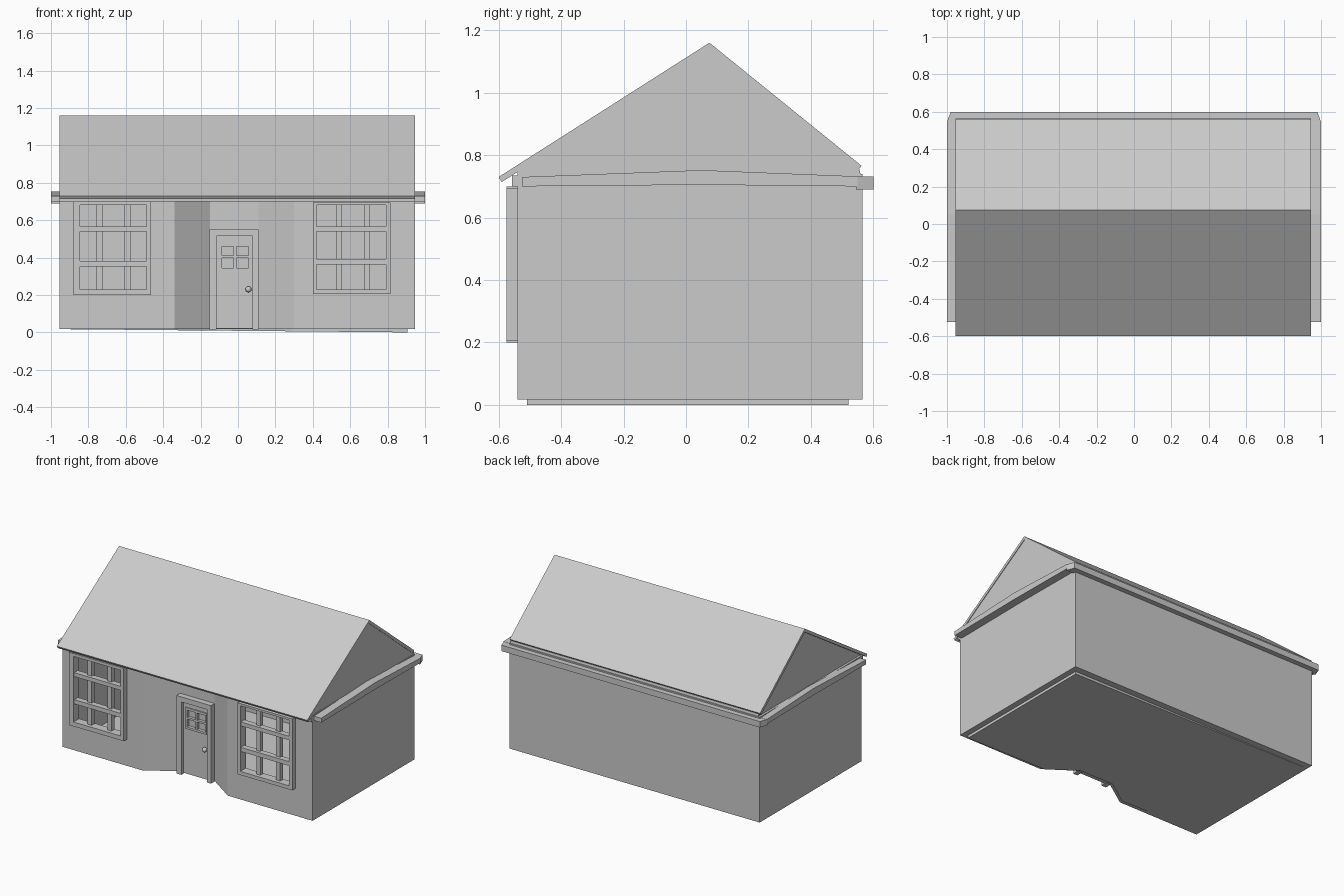
import bpy, bmesh

if "Cube" in bpy.data.objects:
    bpy.data.objects.remove(bpy.data.objects["Cube"])


def prism(name, pts, axis, a, b):
    """Extrude a 2D outline along an axis ('x': pts are yz, 'y': xz, 'z': xy)."""
    put = {'x': lambda p, t: (t, p[0], p[1]),
           'y': lambda p, t: (p[0], t, p[1]),
           'z': lambda p, t: (p[0], p[1], t)}[axis]
    bm = bmesh.new()
    lo = [bm.verts.new(put(p, a)) for p in pts]
    hi = [bm.verts.new(put(p, b)) for p in pts]
    bm.faces.new(lo)
    bm.faces.new(hi)
    n = len(pts)
    for i in range(n):
        j = (i + 1) % n
        bm.faces.new((lo[i], lo[j], hi[j], hi[i]))
    bmesh.ops.recalc_face_normals(bm, faces=bm.faces)
    return finish(name, bm)


def finish(name, bm):
    me = bpy.data.meshes.new(name)
    bm.to_mesh(me)
    bm.free()
    ob = bpy.data.objects.new(name, me)
    bpy.context.collection.objects.link(ob)
    return ob


def box(name, x0, x1, y0, y1, z0, z1):
    return prism(name, [(x0, y0), (x1, y0), (x1, y1), (x0, y1)], 'z', z0, z1)


def casing(name, outer, inner, y0, y1, sill=True):
    """Rectangular surround made of jambs, head and optional sill."""
    (ox0, ox1, oz0, oz1), (ix0, ix1, iz0, iz1) = outer, inner
    box(name + "_left_jamb", ox0, ix0, y0, y1, oz0, oz1)
    box(name + "_right_jamb", ix1, ox1, y0, y1, oz0, oz1)
    box(name + "_head", ix0, ix1, y0, y1, iz1, oz1)
    if sill:
        box(name + "_sill", ix0, ix1, y0, y1, oz0, iz0)


# Walls: thin shell with a recessed entrance
L, R, F, B = -0.955, 0.945, -0.54, 0.565
outline = [(L, F), (-0.34, F), (-0.15, -0.41), (0.11, -0.41),
           (0.30, F), (R, F), (R, B), (L, B)]
bm = bmesh.new()
low = [bm.verts.new((x, y, 0.02)) for x, y in outline]
top = [bm.verts.new((x, y, 0.74)) for x, y in outline]
for i in range(len(low)):
    j = (i + 1) % len(low)
    bm.faces.new((low[i], low[j], top[j], top[i]))
walls = finish("walls", bm)
shell = walls.modifiers.new("thickness", 'SOLIDIFY')
shell.thickness = 0.025
shell.offset = -1
shell.use_even_offset = True

# Windows: openings, surrounds and glazing bars
windows = [
    ("left_window", (-0.88, -0.465, 0.20, 0.70), (-0.845, -0.488, 0.23, 0.68),
     [(0.353, 0.382), (0.54, 0.567)], [(-0.757, -0.725), (-0.607, -0.575)]),
    ("right_window", (0.40, 0.815, 0.205, 0.695), (0.42, 0.79, 0.23, 0.68),
     [(0.364, 0.393), (0.54, 0.567)], [(0.525, 0.555), (0.675, 0.705)]),
]
for name, outer, inner, rails, mullions in windows:
    x0, x1, z0, z1 = inner
    cutter = box(name + "_cutter", x0, x1, -0.7, -0.45, z0, z1)
    cutter.hide_render = True
    cutter.hide_viewport = True
    cut = walls.modifiers.new(name, 'BOOLEAN')
    cut.operation = 'DIFFERENCE'
    cut.solver = 'EXACT'
    cut.object = cutter
    casing(name, outer, inner, -0.575, F)
    for a, b in rails:
        box(name + "_rail", x0, x1, -0.57, -0.53, a, b)
    for a, b in mullions:
        box(name + "_mullion", a, b, -0.55, -0.52, z0, z1)

# Door: surround, panel, small four-pane light and knob
casing("door_frame", (-0.152, 0.11, 0.015, 0.55), (-0.115, 0.078, 0, 0.515),
       -0.45, -0.405, sill=False)
casing("door_panel", (-0.115, 0.078, 0.02, 0.515), (-0.085, 0.056, 0.345, 0.46),
       -0.425, -0.405)
casing("door_light_trim", (-0.098, 0.063, 0.33, 0.476), (-0.085, 0.056, 0.345, 0.46),
       -0.432, -0.425)
box("door_light_mullion", -0.023, -0.009, -0.43, -0.405, 0.345, 0.46)
box("door_light_rail", -0.085, 0.056, -0.43, -0.405, 0.397, 0.41)
bpy.ops.mesh.primitive_uv_sphere_add(segments=16, ring_count=8, radius=0.016,
                                     location=(0.056, -0.442, 0.23))
bpy.context.object.name = "door_knob"
bpy.ops.object.shade_smooth_by_angle()

# Floor and slightly wedge-shaped base below it
prism("floor", outline, 'z', 0.018, 0.022)
base = prism("base", [(-0.92, -0.51), (-0.33, -0.51), (-0.15, -0.385), (0.11, -0.385),
                      (0.29, -0.51), (0.905, -0.51), (0.905, 0.52), (-0.92, 0.52)],
             'z', 0, 0.0195)
for v in base.data.vertices:
    if v.co.z < 0.01:
        v.co.z = 0.017 * (0.905 - v.co.x) / 1.825

# Roof: gable block under two sloping slabs
prism("gable", [(F, 0.725), (0.563, 0.725), (0.555, 0.755), (0.075, 1.145), (F, 0.752)],
      'x', L + 0.015, R - 0.004)
prism("front_roof_slope", [(-0.60, 0.73), (0.075, 1.16), (0.075, 1.136), (-0.59, 0.714)],
      'x', L, R)
prism("back_roof_slope", [(0.075, 1.16), (0.562, 0.766), (0.55, 0.75), (0.075, 1.136)],
      'x', L, R)

# Cornice: cambered bands on the sides, chamfered band at the back
band = [(-0.525, 0.70), (0.05, 0.705), (0.55, 0.70),
        (0.55, 0.732), (0.05, 0.752), (-0.525, 0.73)]
prism("right_cornice", band, 'x', R, 1.0)
prism("left_cornice", band, 'x', -1.0, L)
prism("back_cornice", [(-1.0, 0.545), (1.0, 0.545), (0.98, 0.60), (-0.98, 0.60)],
      'z', 0.69, 0.731)
box("front_trim", L, R, -0.557, F, 0.70, 0.735)
